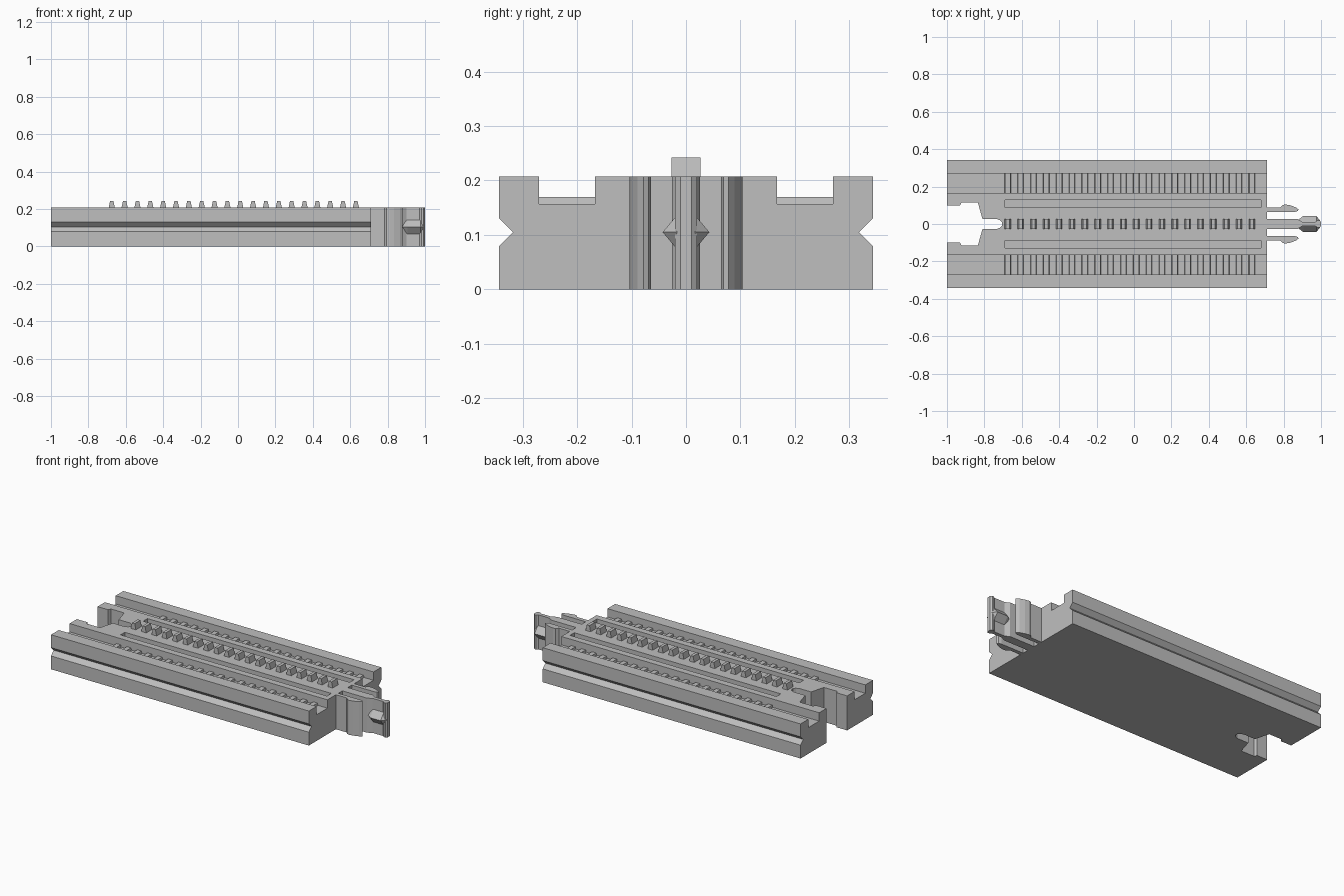
import bpy
import bmesh

cube = bpy.data.objects.get("Cube")
if cube:
    bpy.data.objects.remove(cube, do_unlink=True)

GREY = (0.52, 0.52, 0.52, 1.0)
mat = bpy.data.materials.new("light grey plastic")
mat.use_nodes = True
mat.diffuse_color = GREY
mat.node_tree.nodes["Principled BSDF"].inputs["Base Color"].default_value = GREY

TOP = 0.207          # height of the track deck
END = 0.71           # plug end of the track body


def place(axis, p, d):
    """Put a 2D profile point at depth d along the given axis."""
    return {"x": (d, p[0], p[1]), "y": (p[0], d, p[1]), "z": (p[0], p[1], d)}[axis]


def loft(bm, axis, sections):
    """Join (depth, profile) sections into a closed solid."""
    rings = [[bm.verts.new(place(axis, p, d)) for p in pts] for d, pts in sections]
    n = len(rings[0])
    for a, b in zip(rings, rings[1:]):
        for i in range(n):
            j = (i + 1) % n
            bm.faces.new((a[i], a[j], b[j], b[i]))
    bm.faces.new(rings[0])
    bm.faces.new(rings[-1])


def finish(name, bm):
    bmesh.ops.recalc_face_normals(bm, faces=bm.faces)
    mesh = bpy.data.meshes.new(name)
    bm.to_mesh(mesh)
    bm.free()
    mesh.materials.append(mat)
    obj = bpy.data.objects.new(name, mesh)
    bpy.context.collection.objects.link(obj)
    return obj


def prism(name, axis, pts, lo, hi):
    bm = bmesh.new()
    loft(bm, axis, [(lo, pts), (hi, pts)])
    return finish(name, bm)


def mirrored(half):
    """Complete a half outline by reflecting its first coordinate."""
    return half + [(-a, b) for a, b in reversed(half)]


def mirrored_plan(half):
    """Complete a half plan by reflecting y."""
    return half + [(x, -y) for x, y in reversed(half)]


def box_plan(x0, x1, y0, y1):
    return [(x0, y0), (x1, y0), (x1, y1), (x0, y1)]


def cut(target, cutter):
    cutter.hide_render = True
    mod = target.modifiers.new("cut", "BOOLEAN")
    mod.operation = "DIFFERENCE"
    mod.solver = "EXACT"
    mod.object = cutter
    bpy.context.view_layer.objects.active = target
    bpy.ops.object.modifier_apply(modifier=mod.name)
    bpy.data.objects.remove(cutter, do_unlink=True)


# Track body: wheel channels on top, V grooves along the sides
section = mirrored([(0.343, 0), (0.343, 0.08), (0.318, 0.105), (0.343, 0.13),
                    (0.343, TOP), (0.27, TOP), (0.27, 0.157),
                    (0.167, 0.157), (0.167, TOP)][::1])
section = [(y, z) for y, z in section]
body = prism("track_body", "x", section, -1, END)

# Coupling socket through the left end
socket = mirrored_plan([(-1.1, 0.098), (-0.93, 0.098), (-0.923, 0.115),
                        (-0.835, 0.115), (-0.81, 0.027), (-0.735, 0.027),
                        (-0.715, 0.019), (-0.705, 0.007)])
cut(body, prism("socket_cutter", "z", socket, -0.1, 0.4))

# Long shallow slots beside the rack
for s in (1, -1):
    cut(body, prism("slot_cutter", "z",
                    box_plan(-0.69, 0.68, s * 0.087, s * 0.128), 0.17, 0.4))


def teeth(name, y0, y1, z0, z1, inset):
    """A row of tapered teeth along x."""
    bm = bmesh.new()
    for i in range(20):
        x, w = -0.675 + i * 0.0687, 0.017
        pts = [(x - w, z0), (x + w, z0), (x + w - inset, z1), (x - w + inset, z1)]
        loft(bm, "y", [(y0, pts), (y1, pts)])
    return finish(name, bm)


# Central rack and grip ribs in both channels
teeth("rack_teeth", -0.027, 0.027, TOP - 0.002, 0.242, 0.008)
teeth("left_channel_ribs", 0.166, 0.271, 0.156, 0.17, 0.003)
teeth("right_channel_ribs", -0.271, -0.166, 0.156, 0.17, 0.003)

# Spring prongs either side of the plug
prong = [(END - 0.01, 0.064), (0.86, 0.064), (0.875, 0.069), (0.88, 0.078),
         (0.865, 0.089), (0.835, 0.1), (0.81, 0.104), (0.795, 0.102),
         (0.782, 0.087), (END - 0.01, 0.087)]
for s, side in ((1, "left"), (-1, "right")):
    prism(side + "_prong", "z", [(x, s * y) for x, y in prong], 0, TOP)

# Central plug blade with a small lip at its tip
blade = mirrored_plan([(END - 0.01, 0.026), (0.875, 0.026), (0.9, 0.011),
                       (0.97, 0.011), (0.982, 0.02), (0.992, 0.02), (1.0, 0.01)])
prism("plug_blade", "z", blade, 0, TOP)

# Diamond latch across the blade tip
bm = bmesh.new()
latch = []
for x, w, h in ((0.88, 0.024, 0.022), (0.905, 0.043, 0.04),
                (0.975, 0.043, 0.04), (0.995, 0.018, 0.02)):
    latch.append((x, mirrored([(0.009, 0.105 - h), (w, 0.105), (0.009, 0.105 + h)])))
loft(bm, "x", latch)
finish("plug_latch", bm)
